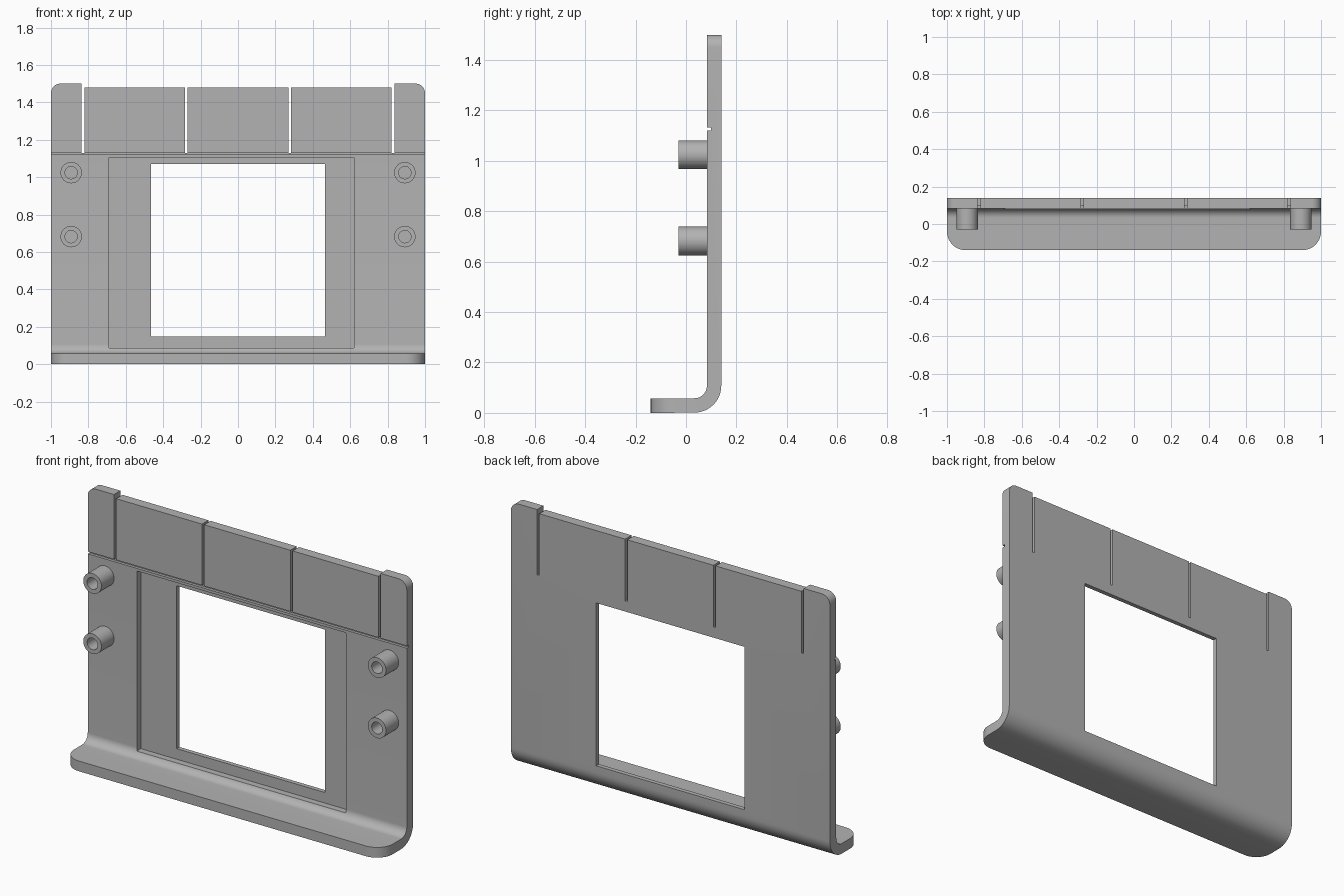
import bpy, bmesh
from math import sin, cos, pi
from mathutils import Vector

cube = bpy.data.objects.get("Cube")
if cube:
    bpy.data.objects.remove(cube, do_unlink=True)

grey = bpy.data.materials.new("light grey")
grey.use_nodes = True
COLOUR = (0.45, 0.45, 0.45, 1)
grey.diffuse_color = COLOUR
grey.node_tree.nodes["Principled BSDF"].inputs["Base Color"].default_value = COLOUR

FRONT, BACK, LIP, TOP = 0.083, 0.14, -0.14, 1.5
BEND_Y, BEND_Z, THICK = 0.033, 0.108, 0.058


def make_object(name, bm):
    bmesh.ops.recalc_face_normals(bm, faces=bm.faces)
    mesh = bpy.data.meshes.new(name)
    bm.to_mesh(mesh)
    bm.free()
    mesh.materials.append(grey)
    obj = bpy.data.objects.new(name, mesh)
    bpy.context.collection.objects.link(obj)
    return obj


def activate(obj):
    bpy.ops.object.select_all(action='DESELECT')
    obj.select_set(True)
    bpy.context.view_layer.objects.active = obj


def cut_box(target, x, y, z):
    """Subtract a box given by (min, max) ranges."""
    bm = bmesh.new()
    bmesh.ops.create_cube(bm, size=1)
    for v in bm.verts:
        v.co = [sum(r) / 2 + c * (r[1] - r[0]) for c, r in zip(v.co, (x, y, z))]
    cutter = make_object("cutter", bm)
    cutter.hide_render = True
    mod = target.modifiers.new("cut", 'BOOLEAN')
    mod.object, mod.operation, mod.solver = cutter, 'DIFFERENCE', 'EXACT'
    activate(target)
    bpy.ops.object.modifier_apply(modifier=mod.name)
    bpy.data.objects.remove(cutter, do_unlink=True)


def bend(radius, steps=12):
    """Quarter arc from the lip up to the plate, as (y, z)."""
    angles = [pi / 2 * i / steps for i in range(steps + 1)]
    return [(BEND_Y + radius * sin(a), BEND_Z - radius * cos(a)) for a in angles]


# Bent sheet: L-shaped profile swept across the width
profile = [(LIP, 0)] + bend(BACK - BEND_Y) + [(BACK, TOP), (FRONT, TOP)]
profile += bend(FRONT - BEND_Y)[::-1] + [(LIP, THICK)]
bm = bmesh.new()
face = bm.faces.new([bm.verts.new((-1, y, z)) for y, z in profile])
sweep = bmesh.ops.extrude_face_region(bm, geom=[face])
bmesh.ops.translate(bm, vec=(2, 0, 0),
                    verts=[g for g in sweep["geom"] if isinstance(g, bmesh.types.BMVert)])


def round_corners(axis, limit, radius):
    """Round the end-cap edges lying at one coordinate limit."""
    edges = [e for e in bm.edges
             if all(abs(v.co[axis] - limit) < 1e-4 for v in e.verts)
             and abs(e.verts[0].co.x - e.verts[1].co.x) < 1e-4]
    bmesh.ops.bevel(bm, geom=edges, offset=radius, offset_type='OFFSET',
                    segments=10, profile=0.5, affect='EDGES')


round_corners(1, LIP, 0.1)
round_corners(2, TOP, 0.05)
panel = make_object("bent_panel", bm)

# Front recess and window through it
cut_box(panel, (-0.69, 0.62), (0, 0.115), (0.087, 1.105))
cut_box(panel, (-0.465, 0.465), (0, 0.3), (0.147, 1.07))

# Lowered middle tabs, break-off groove and separating slots
cut_box(panel, (-0.829, 0.829), (0, 0.3), (1.48, 1.7))
cut_box(panel, (-1.2, 1.2), (0, 0.099), (1.12, 1.133))
for x in (-0.829, -0.277, 0.277, 0.829):
    cut_box(panel, (x - 0.007, x + 0.007), (0, 0.3), (1.13, 1.7))


def standoff(name, x, z):
    """Hollow round post revolved about the y direction."""
    outline = [(0.057, FRONT + 0.01), (0.057, -0.03), (0.033, -0.03),
               (0.033, FRONT - 0.001), (0, FRONT - 0.001)]
    bm = bmesh.new()
    verts = [bm.verts.new((x + r, y, z)) for r, y in outline]
    edges = [bm.edges.new(pair) for pair in zip(verts, verts[1:])]
    bmesh.ops.spin(bm, geom=verts + edges, cent=(x, 0, z), axis=Vector((0, 1, 0)),
                   angle=2 * pi, steps=40)
    bmesh.ops.remove_doubles(bm, verts=bm.verts, dist=1e-5)
    return make_object(name, bm)


# Four mounting posts
parts = [panel]
for side, x in (("left", 0.892), ("right", -0.892)):
    for level, z in (("upper", 1.024), ("lower", 0.682)):
        parts.append(standoff(f"{level}_{side}_standoff", x, z))

for part in parts:
    activate(part)
    bpy.ops.object.shade_smooth_by_angle(angle=pi / 6)
